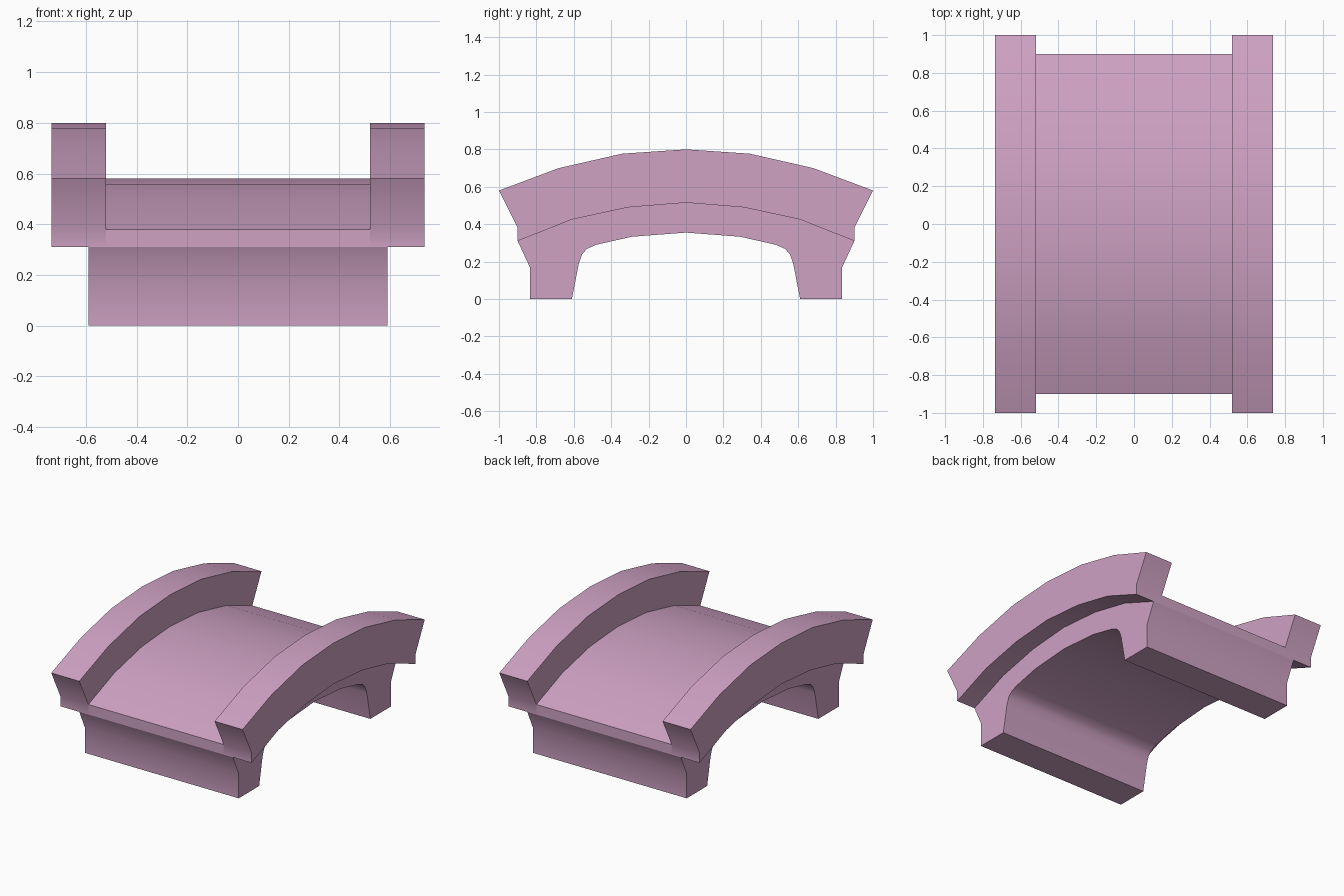
import bpy, bmesh

if "Cube" in bpy.data.objects:
    bpy.data.objects.remove(bpy.data.objects["Cube"])

pink = bpy.data.materials.new("pink_stone")
pink.diffuse_color = (0.62, 0.36, 0.55, 1)
pink.use_nodes = True
pink.node_tree.nodes["Principled BSDF"].inputs["Base Color"].default_value = pink.diffuse_color


def mirrored(half):
    """Full left-to-right chain from points listed end (y > 0) to centre."""
    return half + [(-y, z) for y, z in reversed(half) if y > 0]


def extrude_profile(name, upper, lower, x0, x1):
    """Closed y-z outline (upper chain, then lower chain back) extruded along x."""
    outline = mirrored(upper) + mirrored(lower)[::-1]
    bm = bmesh.new()
    face = bm.faces.new([bm.verts.new((x0, y, z)) for y, z in outline])
    ext = bmesh.ops.extrude_face_region(bm, geom=[face])
    bmesh.ops.translate(bm, vec=(x1 - x0, 0, 0),
                        verts=[v for v in ext["geom"] if isinstance(v, bmesh.types.BMVert)])
    bmesh.ops.recalc_face_normals(bm, faces=bm.faces)
    me = bpy.data.meshes.new(name)
    bm.to_mesh(me)
    bm.free()
    me.materials.append(pink)
    ob = bpy.data.objects.new(name, me)
    bpy.context.collection.objects.link(ob)
    return ob


# Arch lines shared by the parts
rail_top = [(1.0, 0.58), (0.68, 0.70), (0.34, 0.777), (0, 0.80)]
deck_top = [(0.9, 0.38), (0.615, 0.49), (0.31, 0.558), (0, 0.58)]
deck_under = [(0.9, 0.31), (0.61, 0.425), (0.31, 0.49), (0, 0.515)]
# Leg foot, inner leg face, rounded corner and arch underside
leg_and_arch = [(0.835, 0.17), (0.835, 0), (0.61, 0), (0.573, 0.19), (0.555, 0.24),
                (0.53, 0.268), (0.48, 0.29), (0.29, 0.333), (0, 0.355)]

parts = [extrude_profile("deck", deck_top, deck_under, -0.52, 0.52),
         extrude_profile("arch_with_legs", deck_under, leg_and_arch, -0.59, 0.59)]

# Side parapets, flared outward above the deck ends
for side, label in ((-1, "left"), (1, "right")):
    parts.append(extrude_profile(label + "_parapet", rail_top,
                                 [(0.9, 0.38)] + deck_under,
                                 side * 0.52, side * 0.735))

# Soft shading along the curves
for ob in parts:
    ob.select_set(True)
bpy.context.view_layer.objects.active = parts[0]
bpy.ops.object.shade_smooth_by_angle(angle=0.55)
